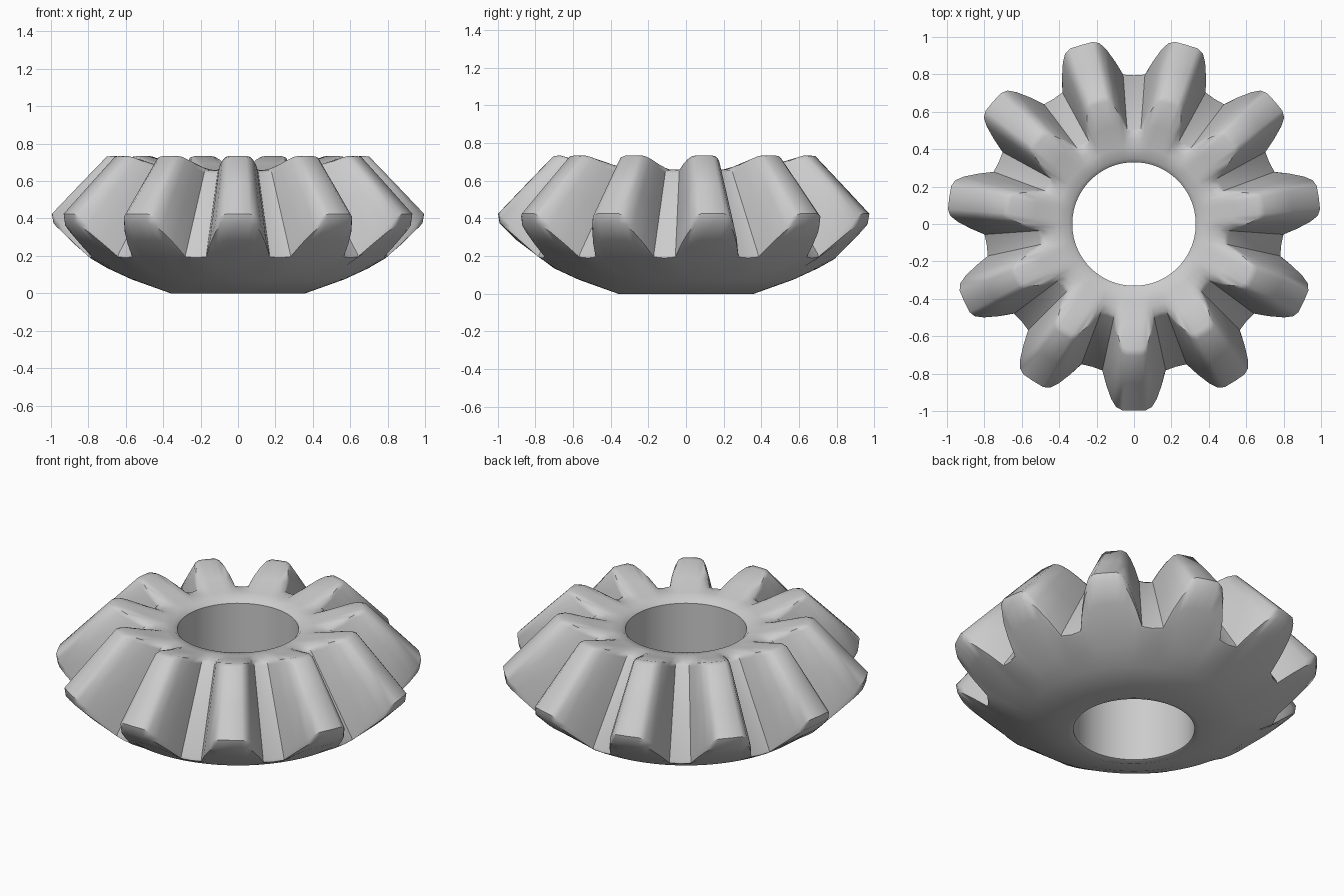
import bpy, bmesh
from math import radians, cos, sin, pi

if "Cube" in bpy.data.objects:
    bpy.data.objects.remove(bpy.data.objects["Cube"])

TEETH = 11
# Tooth shape across one pitch: (angle from tooth centre in degrees, height 0 = root, 1 = tip)
HALF = [(3.6, 1.0), (5.6, 0.93), (7.4, 0.74), (9.8, 0.4), (12.2, 0.03)]
TOOTH = [(-a, h) for a, h in reversed(HALF)] + [(0, 1.0)] + HALF + [(180 / TEETH, 0.0)]


def mix(a, b, t):
    return (a[0] + (b[0] - a[0]) * t, a[1] + (b[1] - a[1]) * t)


def section(h):
    """Closed radial section (radius, z) at tooth height h."""
    return [
        (0.33, 0.01), (0.36, 0.0),                       # bottom rim
        (0.57, 0.075), (0.70, 0.135),                    # bowl-shaped back
        mix((0.78, 0.18), (0.90, 0.285), h),
        mix((0.795, 0.19), (0.99, 0.375), h),            # outer end of the tooth
        mix((0.79, 0.205), (0.998, 0.425), h),
        mix((0.645, 0.43), (0.85, 0.58), h),             # crest / root line
        mix((0.51, 0.64), (0.705, 0.73), h),
        mix((0.49, 0.655), (0.67, 0.735), h),            # inner end of the tooth
        mix((0.45, 0.66), (0.53, 0.695), h),
        (0.41, 0.66), (0.35, 0.65), (0.33, 0.63),        # dished top and bore edge
    ]


# Sweep the sections around the axis
bm = bmesh.new()
rings = []
for i in range(TEETH):
    for deg, h in TOOTH:
        a = -pi / 2 + i * 2 * pi / TEETH + radians(deg)
        rings.append([bm.verts.new((r * cos(a), r * sin(a), z)) for r, z in section(h)])
for i, ring in enumerate(rings):
    nxt = rings[(i + 1) % len(rings)]
    for j in range(len(ring)):
        k = (j + 1) % len(ring)
        bm.faces.new((ring[j], nxt[j], nxt[k], ring[k]))
bmesh.ops.recalc_face_normals(bm, faces=bm.faces)

mesh = bpy.data.meshes.new("bevel_gear")
bm.to_mesh(mesh)
bm.free()
gear = bpy.data.objects.new("bevel_gear", mesh)
bpy.context.collection.objects.link(gear)
bpy.context.view_layer.objects.active = gear
gear.select_set(True)
bpy.ops.object.shade_smooth_by_angle(angle=radians(40))
